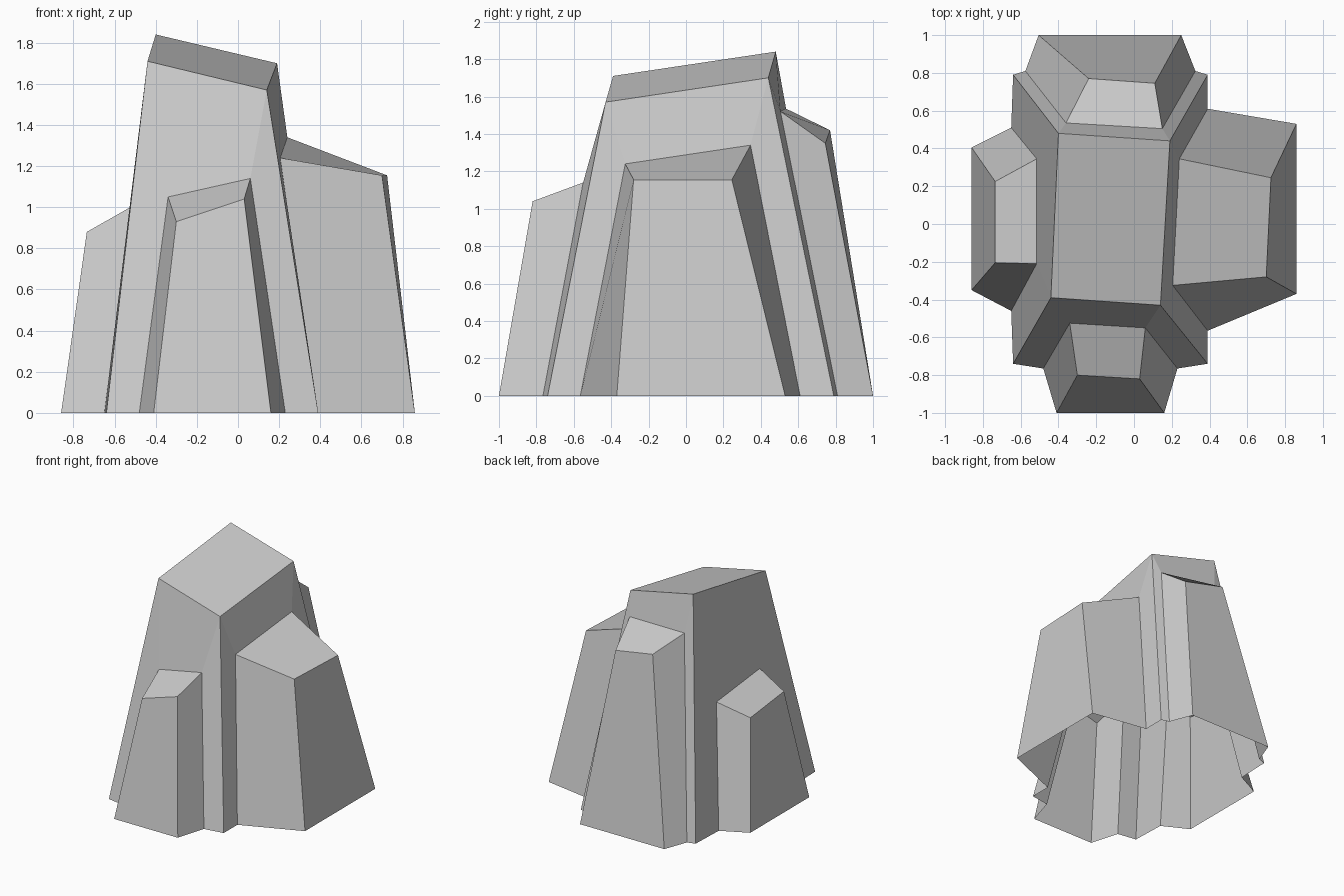
import bpy
import bmesh

# Main column corners, counter-clockwise from front left
base = [(-.64, -.74, 0), (.39, -.74, 0), (.39, .79, 0), (-.64, .79, 0)]
top = [(-.44, -.39, 1.71), (.14, -.43, 1.57), (.19, .44, 1.70), (-.40, .48, 1.84)]

# Side columns: (arch on the main wall, arch of the outer face),
# each arch running foot, top, top, foot from left to right seen from outside
side_columns = [
    # front
    ([(-.48, -.765, 0), (-.34, -.525, 1.05), (.06, -.55, 1.14), (.23, -.765, 0)],
     [(-.41, -1, 0), (-.30, -.80, .93), (.03, -.82, 1.04), (.16, -1, 0)]),
    # right
    ([(.39, -.565, 0), (.205, -.325, 1.24), (.24, .345, 1.34), (.39, .61, 0)],
     [(.86, -.37, 0), (.70, -.28, 1.155), (.725, .245, 1.155), (.86, .53, 0)]),
    # back
    ([(.325, .81, 0), (.15, .505, 1.52), (-.36, .535, 1.535), (-.575, .81, 0)],
     [(.25, 1, 0), (.11, .745, 1.35), (-.24, .77, 1.42), (-.505, 1, 0)]),
    # left
    ([(-.65, .51, 0), (-.515, .345, .945), (-.515, -.21, 1.005), (-.65, -.46, 0)],
     [(-.86, .405, 0), (-.735, .225, .83), (-.735, -.205, .88), (-.86, -.35, 0)]),
]

bm = bmesh.new()


def verts(points):
    return [bm.verts.new(p) for p in points]


B, T = verts(base), verts(top)
bm.faces.new(T)  # slanted top of the main column

for i, (inner, outer) in enumerate(side_columns):
    j = (i + 1) % 4
    p, q = verts(inner), verts(outer)
    # Main wall around the side column
    bm.faces.new((B[i], p[0], p[1], T[i]))
    bm.faces.new((p[1], p[2], T[j], T[i]))
    bm.faces.new((p[3], B[j], T[j], p[2]))
    # Cheeks, top and outer face of the side column (underside stays open)
    for k in range(3):
        bm.faces.new((p[k], q[k], q[k + 1], p[k + 1]))
    bm.faces.new((q[0], q[3], q[2], q[1]))

mesh = bpy.data.meshes.new("rock_columns")
bm.to_mesh(mesh)
bm.free()
bpy.context.collection.objects.link(bpy.data.objects.new("rock_columns", mesh))
